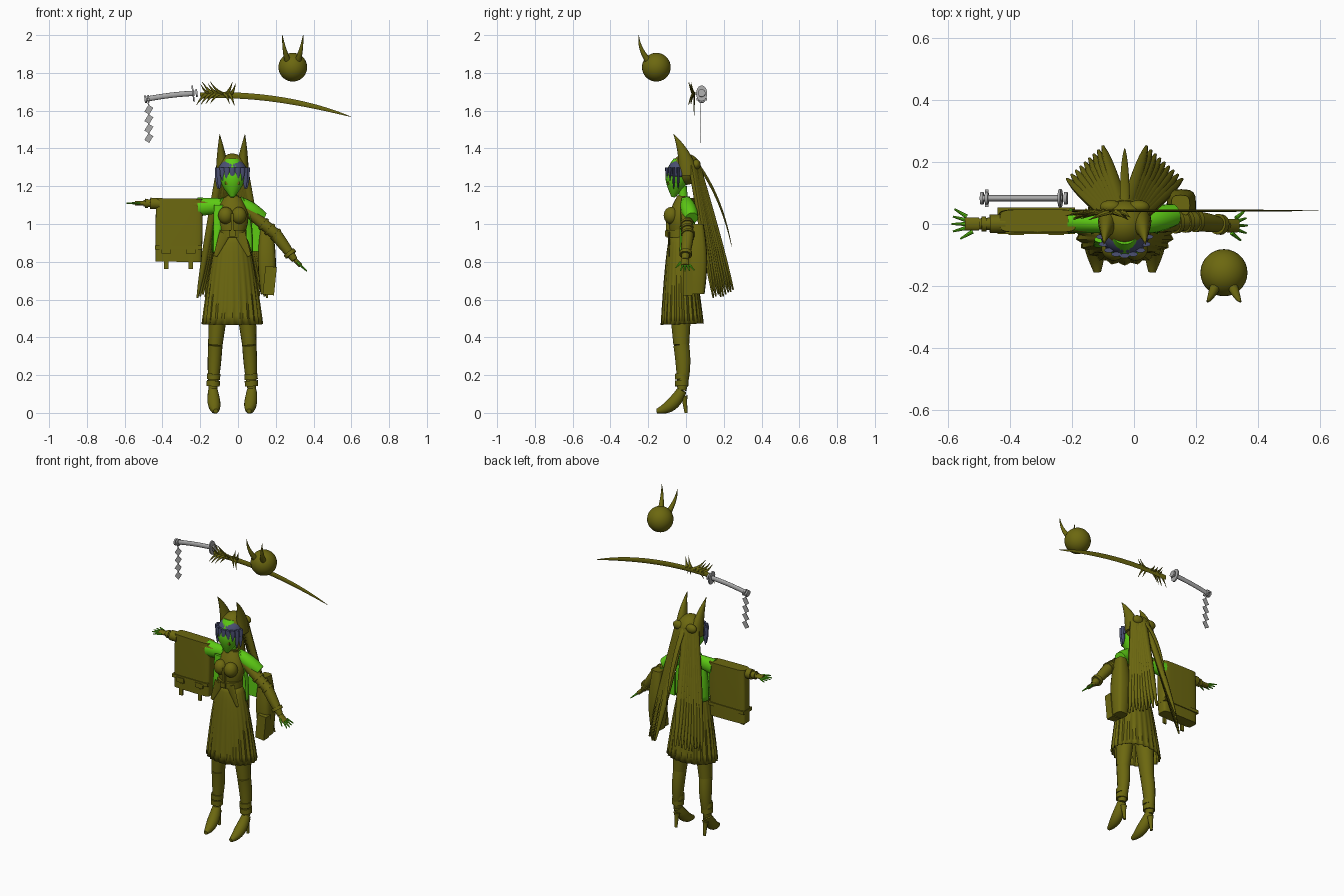
import bpy, bmesh, math, random
from mathutils import Vector, Matrix

cube = bpy.data.objects.get("Cube")
if cube:
    bpy.data.objects.remove(cube)
random.seed(4)
CENTRE = -0.03  # x of the body's centre line
SIDES = (("left", 1), ("right", -1))


def material(name, rgb):
    m = bpy.data.materials.new(name)
    m.use_nodes = True
    m.diffuse_color = (*rgb, 1)
    m.node_tree.nodes["Principled BSDF"].inputs["Base Color"].default_value = (*rgb, 1)
    return m


OLIVE = material("olive", (0.15, 0.138, 0.005))
GREEN = material("bright green", (0.11, 0.6, 0.007))
BLUE = material("slate blue", (0.07, 0.08, 0.17))
GREY = material("silver grey", (0.4, 0.4, 0.4))


def mix(a, b, t):
    return a + (b - a) * t


def body(side, out, y, z):
    """Point at a distance out from the body's centre line."""
    return Vector((CENTRE + side * out, y, z))


def finish(name, bm, mat):
    bmesh.ops.recalc_face_normals(bm, faces=bm.faces)
    mesh = bpy.data.meshes.new(name)
    bm.to_mesh(mesh)
    bm.free()
    mesh.materials.append(mat)
    ob = bpy.data.objects.new(name, mesh)
    bpy.context.collection.objects.link(ob)
    bpy.ops.object.select_all(action='DESELECT')
    bpy.context.view_layer.objects.active = ob
    ob.select_set(True)
    bpy.ops.object.shade_smooth_by_angle(angle=0.7)
    return ob


def limb(name, start, end, r_start, r_end, mat=OLIVE, bend=(0, 0, 0), bulge=0, ease=1, flat=1,
         square=1, sides=16, steps=10, arc=None, hollow=False, pleats=0):
    """Tapered sweep from start to end; flat scales the section's second axis."""
    start, end, bend = Vector(start), Vector(end), Vector(bend)
    along = end - start
    ref = Vector((0, 0, 1)) if abs(along.x) > abs(along.z) else Vector((1, 0, 0))
    first, last = arc or (0, math.tau)
    count = sides + 1 if arc else sides
    bm, rings = bmesh.new(), []
    for i in range(steps + 1):
        t = i / steps
        centre = start + along * t + bend * (4 * t * (1 - t))
        tangent = (along + bend * (4 - 8 * t)).normalized()
        u = (ref - tangent * ref.dot(tangent)).normalized()
        v = tangent.cross(u) * flat
        radius = mix(r_start, r_end, t ** ease) + bulge * math.sin(math.pi * t)
        ring = []
        for k in range(count):
            angle = mix(first, last, k / sides)
            c, s = math.cos(angle), math.sin(angle)
            c, s = math.copysign(abs(c) ** square, c), math.copysign(abs(s) ** square, s)
            r = radius * (1 + 0.04 * t * math.cos(pleats * angle)) if pleats else radius
            ring.append(bm.verts.new(centre + (u * c + v * s) * r))
        rings.append(ring)
    for low, high in zip(rings, rings[1:]):
        for k in range(sides):
            n = (k + 1) % count
            bm.faces.new((low[k], low[n], high[n], high[k]))
    if not (hollow or arc):
        bm.faces.new(rings[0])
        bm.faces.new(rings[-1])
    ob = finish(name, bm, mat)
    if hollow or arc:
        ob.modifiers.new("thickness", 'SOLIDIFY').thickness = 0.004
    return ob


def band(name, start, end, t, radius, width=0.015, mat=OLIVE, flat=1):
    """Short collar around the line from start to end."""
    start, end = Vector(start), Vector(end)
    centre, half = start.lerp(end, t), (end - start).normalized() * width / 2
    limb(name, centre - half, centre + half, radius, radius, mat, flat=flat, sides=24, steps=1)


def ball(name, loc, size, mat=OLIVE):
    bm = bmesh.new()
    bmesh.ops.create_uvsphere(bm, u_segments=28, v_segments=18, radius=1,
                              matrix=Matrix.Translation(loc) @ Matrix.Diagonal((*size, 1)))
    finish(name, bm, mat)


def box(name, loc, size, mat=OLIVE, tilt=0):
    bm = bmesh.new()
    bmesh.ops.create_cube(bm, size=1, matrix=Matrix.Translation(loc) @ Matrix.Rotation(tilt, 4, 'Y')
                          @ Matrix.Diagonal((*size, 1)))
    finish(name, bm, mat)


def hand(side, wrist, along):
    direction = Vector(along).normalized()
    knuckles = wrist + direction * 0.045
    limb(side + "_palm", wrist, knuckles, 0.012, 0.012, flat=1.8)
    for k in range(-2, 3):
        across = Vector((0, 0.012 * k, 0))
        root = knuckles + across - direction * (0.025 if k == -2 else 0.006)
        reach = 0.05 - 0.005 * abs(k)
        limb(side + "_finger", root, root + direction * reach + across, 0.007, 0.003, GREEN, sides=8)


# Legs and heeled boots
for name, s in SIDES:
    hip, knee = body(s, .07, -.03, .6), body(s, .09, -.025, .36)
    ankle, toe = body(s, .103, -.022, .12), body(s, .088, -.155, .01)
    heel = body(s, .1, 0, 0)
    limb(name + "_thigh", hip, knee, .055, .038, flat=1.1)
    limb(name + "_calf", knee, ankle, .038, .022, bulge=.004, flat=1.1, bend=(0, .008, 0))
    limb(name + "_boot", ankle, toe, .026, .012, bulge=.014, bend=(0, .01, -.022))
    limb(name + "_heel", heel + Vector((0, -.01, .09)), heel, .02, .008, ease=.5)
    for t in (.7, .85):
        band(name + "_ankle_strap", knee, ankle, t, .035, width=.03)

# Skirt, torso and belt
waist, hem = body(0, 0, -.035, .95), body(0, 0, -.02, .47)
chest, throat = body(0, 0, -.035, 1.05), body(0, 0, -.015, 1.14)
limb("skirt", waist, hem, .065, .157, ease=.6, flat=.7, sides=96, pleats=24, hollow=True)
limb("torso", waist, throat, .066, .045, bulge=.028, flat=.75, sides=24)
limb("neck", throat, body(0, 0, -.02, 1.2), .024, .024, GREEN)
band("collar", waist, throat, .95, .036, width=.035)
band("belt", waist, hem, 0, .076, width=.04, flat=.9)
box("belt_buckle", waist + Vector((0, -.07, 0)), (.035, .012, .03))
box("bodice_placket", chest + Vector((0, -.06, -.04)), (.014, .02, .09))
for name, s in SIDES:
    ball(name + "_bust", body(s, .035, -.078, 1.045), (.04, .04, .045))
    limb(name + "_waist_flap", body(s, .04, -.09, .95), body(s, .09, -.09, .83), .03, .01, flat=.2)

# Open coat: back shell, front edge, shoulders and lining
limb("coat_back", body(0, 0, -.02, .85), throat, .11, .06, GREEN, ease=3, flat=.62, sides=24,
     arc=(-.2, math.pi + .2))
limb("right_coat_edge", (-.1, -.05, 1.1), (-.115, -.07, .85), .028, .016, GREEN, flat=.4)
limb("right_coat_shoulder", (-.06, 0, 1.1), (-.21, .01, 1.09), .035, .05, GREEN, flat=.8)
limb("left_coat_shoulder", (0, 0, 1.12), (.13, .03, 1.03), .03, .035, GREEN, bulge=.01)
box("left_coat_lining", (.1, .04, .93), (.1, .008, .15), GREEN)
limb("left_hanging_sleeve", (.15, .06, 1), (.155, .06, .63), .03, .035, bulge=.015, flat=1.1, square=.6)
box("sleeve_pouch", (.168, .01, .7), (.06, .05, .15), tilt=.1)

# Outstretched right arm with a broad hanging sleeve
shoulder, wrist = Vector((-.1, .005, 1.1)), Vector((-.5, 0, 1.11))
limb("right_arm", shoulder, wrist, .032, .018, ease=2)
band("right_cuff", shoulder, wrist, .85, .03, width=.05)
band("right_wrist_band", shoulder, wrist, .96, .024)
hand("right", wrist, (-1, 0, 0))
sleeve = Vector((-.315, .01, .8))
limb("right_sleeve", (-.31, .01, 1.135), sleeve, .122, .122, flat=.3, bulge=.003, square=.35, sides=32)
box("sleeve_cord", sleeve + Vector((0, 0, .075)), (.25, .085, .02))
for x in (-.065, .065):
    box("sleeve_bow", sleeve + Vector((x, -.038, .06)), (.05, .016, .03))
    box("sleeve_tassel", sleeve + Vector((x, -.034, 0)), (.022, .01, .075))

# Lowered left arm
shoulder, elbow, wrist = (.04, 0, 1.08), Vector((.2, .01, .945)), Vector((.3, -.005, .81))
limb("left_upper_arm", shoulder, elbow, .03, .03)
limb("left_forearm", elbow, wrist, .032, .017, ease=2)
for t in (.6, .8, 1):
    band("left_arm_band", shoulder, elbow, t, .036)
band("left_cuff", elbow, wrist, .75, .033, width=.02)
hand("left", wrist, (.7, 0, -.65))

# Head, fringe and eyes
limb("face", body(0, 0, -.068, 1.142), body(0, 0, -.03, 1.34), .01, .04, GREEN, bulge=.042, flat=.9, sides=24)
ball("hair_cap", body(0, 0, 0, 1.29), (.076, .078, .083))
limb("front_hair", body(0, 0, -.032, 1.25), body(0, 0, -.02, 1.358), .079, .01, BLUE, ease=3, flat=.9,
     sides=24, arc=(math.pi - .15, math.tau + .15))
for k in range(-4, 5):
    x, y = .077 * math.sin(k * .36), -.032 - .07 * math.cos(k * .36)
    tip = 1.185 if abs(k) > 2 else 1.23
    limb("fringe_lock", body(1, x, y, 1.3), body(1, x, y, tip), .016, .002, BLUE, ease=3, flat=.5, sides=8)

# Eyes, tall ears, and long hair in two fans of locks
for name, s in SIDES:
    box(name + "_eye", body(s, .028, -.094, 1.216), (.022, .009, .016))
    limb(name + "_ear", body(s, .05, .01, 1.26), body(s, .067, -.065, 1.475), .036, .001,
         ease=1.4, flat=1.4, bend=(0, .015, 0))
    ball(name + "_hair_loop", body(s, .045, .055, 1.315), (.035, .022, .027))
    for k in range(9):
        t = k / 8
        root = body(s, mix(.01, .06, t), mix(.06, .03, t), 1.31)
        tip = body(s, mix(.07, .185, t), mix(.25, .145, t), mix(.66, .6, t) + random.uniform(-.015, .015))
        limb(name + "_hair_lock", root, tip, .021, .005, ease=4, flat=.85, sides=10)
limb("middle_lock", body(0, 0, .06, 1.32), body(0, 0, .242, .88), .016, .002, ease=2, flat=.5, bend=(0, .02, .02))

# Floating horned orb
orb = Vector((.29, -.157, 1.83))
ball("orb", orb, (.076, .076, .076))
for name, s in SIDES:
    limb(name + "_horn", orb + Vector((s * .026, -.04, .03)), orb + Vector((s * .055, -.093, .17)), .018, .001,
         bend=(s * .004, -.014, 0))

# Floating sword: blade and flame tufts
limb("blade", (-.2, .043, 1.68), (.597, .043, 1.568), .016, .001, ease=5, flat=.25, bend=(0, 0, .037),
     sides=8, steps=24)
for k in range(12):
    up = 1 if k % 2 else -1
    reach = random.uniform(.04, .065)
    root = Vector((-.16 + .011 * k, .04, 1.69))
    sweep = Vector((-reach if k < 8 else reach / 2, -random.uniform(.01, .03), up * reach))
    limb("flame_tuft", root, root + sweep, .013, .001, flat=.6, bend=(0, 0, -up * .01), sides=8)

# Grip, guard, pommel and folded paper streamer
pommel, guard = Vector((-.49, .083, 1.66)), Vector((-.23, .083, 1.692))
limb("grip", pommel, guard, .014, .014, GREY, flat=.7, bend=(0, 0, .005))
band("guard", pommel, guard, .97, .042, width=.008, mat=GREY, flat=.7)
for t in (0, .06, 1.04):
    band("grip_ring", pommel, guard, t, .02, width=.01, mat=GREY)
box("pommel_bar", pommel + Vector((.015, 0, 0)), (.012, .055, .012), GREY)
for k in range(4):
    fold = pommel + Vector((.018, -.006, -.055 - .05 * k))
    box("paper_fold", fold, (.03, .003, .042), GREY, tilt=.55)
    box("paper_joint", fold + Vector((0, 0, .025)), (.006, .003, .03), GREY, tilt=-.4)
